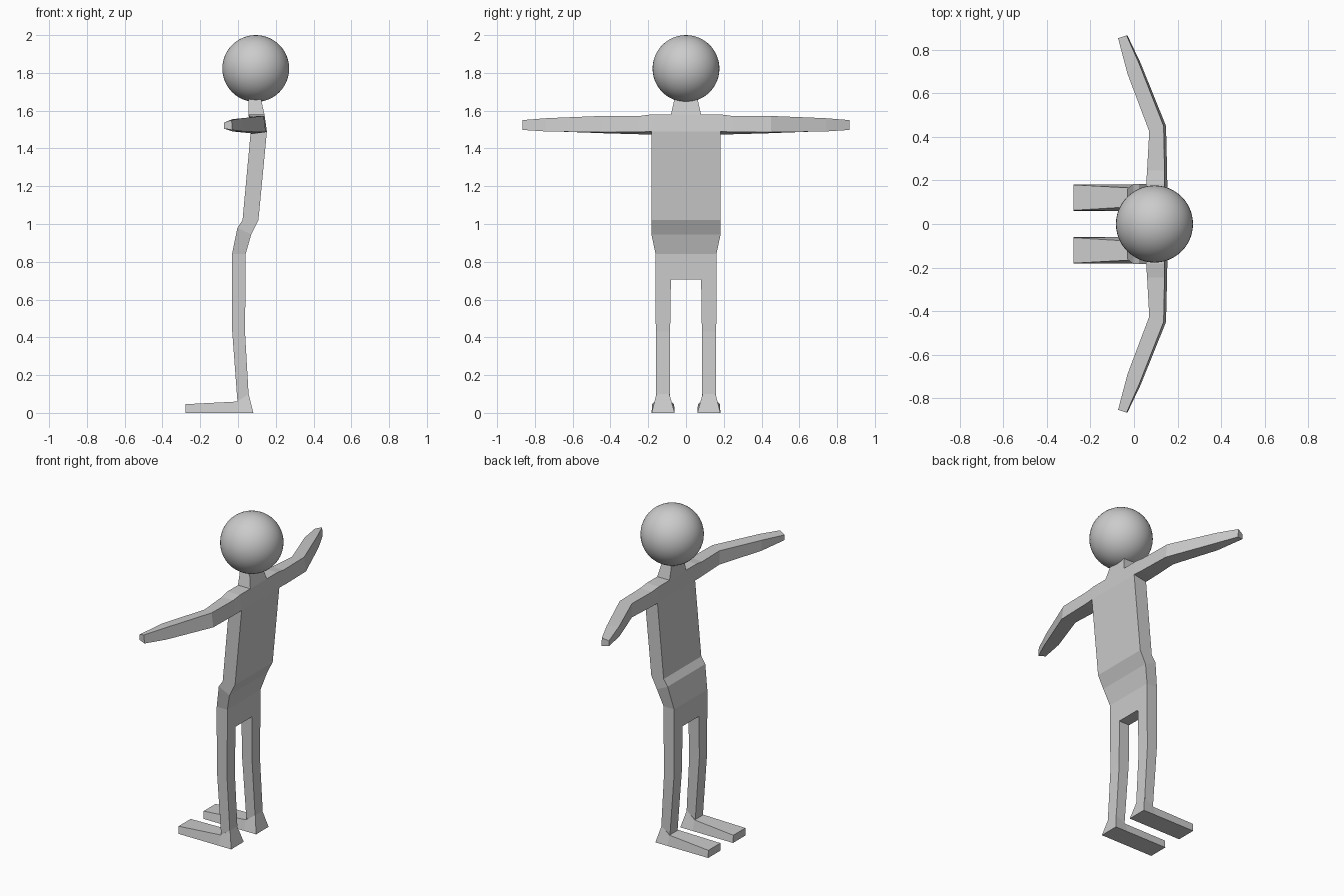
import bpy, bmesh

if "Cube" in bpy.data.objects:
    bpy.data.objects.remove(bpy.data.objects["Cube"])


def loft(name, rings, cap_start=True, cap_end=True, mirror=False):
    """Join four-sided rings into a flat-faced tube, optionally mirrored over y."""
    bm = bmesh.new()
    loops = [[bm.verts.new(p) for p in ring] for ring in rings]
    for a, b in zip(loops, loops[1:]):
        for i in range(4):
            j = (i + 1) % 4
            bm.faces.new((a[i], a[j], b[j], b[i]))
    if cap_start:
        bm.faces.new(loops[0])
    if cap_end:
        bm.faces.new(loops[-1])
    bmesh.ops.recalc_face_normals(bm, faces=bm.faces)
    mesh = bpy.data.meshes.new(name)
    bm.to_mesh(mesh)
    bm.free()
    obj = bpy.data.objects.new(name, mesh)
    bpy.context.collection.objects.link(obj)
    if mirror:
        mod = obj.modifiers.new("mirror", 'MIRROR')
        mod.use_axis = (False, True, False)
        mod.use_mirror_merge = False
    return obj


def level(xf, zf, xb, zb, y0, y1):
    """Ring across the body: front edge (xf, zf), back edge (xb, zb)."""
    return [(xf, y0, zf), (xf, y1, zf), (xb, y1, zb), (xb, y0, zb)]


def arm_ring(front, back, yf, yb):
    """Ring across the arm: front and back are (x top, z top, x bottom, z bottom)."""
    return [(front[0], yf, front[1]), (back[0], yb, back[1]),
            (back[2], yb, back[3]), (front[2], yf, front[3])]


# Head
bpy.ops.mesh.primitive_uv_sphere_add(segments=48, ring_count=24, radius=0.177,
                                     location=(0.094, 0, 1.823))
head = bpy.context.object
head.name = "head"
bpy.ops.object.shade_smooth()

# Neck
loft("neck", [level(0.056, 1.58, 0.14, 1.58, -0.08, 0.08),
              level(0.056, 1.70, 0.113, 1.70, -0.052, 0.052)], cap_start=False)

# Torso and hips
loft("torso", [level(xf, zf, xb, zb, -w, w) for xf, zf, xb, zb, w in (
    (0.056, 1.58, 0.14, 1.58, 0.183),
    (0.066, 1.475, 0.153, 1.49, 0.183),
    (0.024, 1.02, 0.108, 1.02, 0.183),
    (-0.003, 0.98, 0.07, 0.945, 0.183),
    (-0.032, 0.84, 0.04, 0.84, 0.161),
    (-0.032, 0.705, 0.04, 0.705, 0.161))])

# Arms: shoulder, upper arm, elbow, wrist, fingertips
loft("arms", [
    arm_ring((0.056, 1.58, 0.066, 1.475), (0.14, 1.58, 0.153, 1.49), 0.183, 0.183),
    arm_ring((0.060, 1.57, 0.067, 1.475), (0.14, 1.572, 0.152, 1.487), 0.245, 0.245),
    arm_ring((0.070, 1.565, 0.070, 1.48), (0.136, 1.572, 0.147, 1.486), 0.425, 0.45),
    arm_ring((-0.030, 1.555, -0.030, 1.49), (0.022, 1.56, 0.030, 1.49), 0.69, 0.74),
    arm_ring((-0.073, 1.537, -0.073, 1.505), (-0.034, 1.55, -0.030, 1.498), 0.853, 0.866),
], cap_start=False, mirror=True)

# Legs: crotch, knee, ankle
loft("legs", [level(-0.032, 0.705, 0.04, 0.705, 0.08, 0.161),
              level(-0.032, 0.45, 0.037, 0.43, 0.084, 0.16),
              level(-0.003, 0.06, 0.056, 0.10, 0.086, 0.16)],
     cap_start=False, cap_end=False, mirror=True)


def foot_ring(x_top, x_bottom, z, in_top, out_top):
    return [(x_bottom, 0.06, 0), (x_bottom, 0.182, 0), (x_top, out_top, z), (x_top, in_top, z)]


# Feet: toe, ankle front, heel
loft("feet", [foot_ring(-0.278, -0.278, 0.046, 0.063, 0.18),
              foot_ring(-0.003, -0.003, 0.06, 0.08, 0.165),
              foot_ring(0.056, 0.081, 0.10, 0.088, 0.157)], mirror=True)
